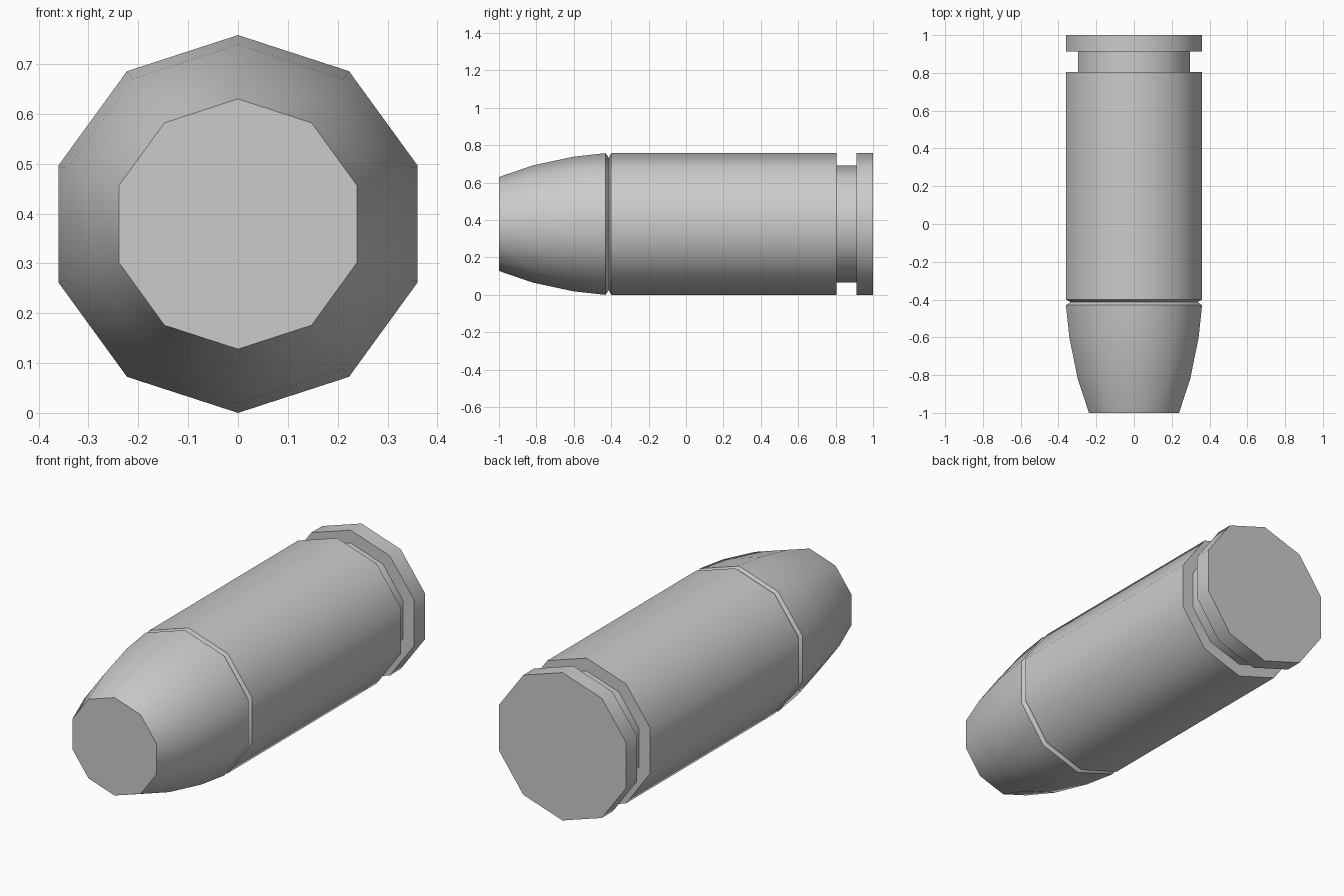
import bpy, bmesh
from math import sin, cos, pi, radians

if "Cube" in bpy.data.objects:
    bpy.data.objects.remove(bpy.data.objects["Cube"])

SIDES = 10
CENTRE_Z = 0.379


def lathe(name, profile, cap_start=False, cap_end=False):
    """Ten-sided surface of revolution about the y axis; profile = (y, radius)."""
    bm = bmesh.new()
    rings = []
    for y, r in profile:
        rings.append([bm.verts.new((r * sin(2 * pi * i / SIDES), y,
                                    CENTRE_Z + r * cos(2 * pi * i / SIDES)))
                      for i in range(SIDES)])
    for a, b in zip(rings, rings[1:]):
        for i in range(SIDES):
            j = (i + 1) % SIDES
            bm.faces.new((a[i], a[j], b[j], b[i]))
    if cap_start:
        bm.faces.new(rings[0][::-1])
    if cap_end:
        bm.faces.new(rings[-1])
    bmesh.ops.recalc_face_normals(bm, faces=bm.faces)
    # the outward direction is set by the sides of the first band
    f = bm.faces[0]
    c = f.calc_center_median()
    if f.normal.x * c.x + f.normal.z * (c.z - CENTRE_Z) < 0:
        bmesh.ops.reverse_faces(bm, faces=bm.faces)
    mesh = bpy.data.meshes.new(name)
    bm.to_mesh(mesh)
    bm.free()
    obj = bpy.data.objects.new(name, mesh)
    bpy.context.collection.objects.link(obj)
    bpy.ops.object.select_all(action='DESELECT')
    obj.select_set(True)
    bpy.context.view_layer.objects.active = obj
    bpy.ops.object.shade_smooth_by_angle(angle=radians(40))
    return obj


# blunt tapered tip, ending in the bottom of the narrow groove
lathe("tip", [(-1.0, 0.251), (-0.82, 0.313), (-0.6, 0.36),
              (-0.43, 0.379), (-0.413, 0.354)], cap_start=True)

# casing with extractor groove and rim
lathe("casing", [(-0.413, 0.354), (-0.4, 0.379), (0.805, 0.379), (0.805, 0.313),
                 (0.912, 0.313), (0.912, 0.379), (1.0, 0.379)], cap_end=True)
